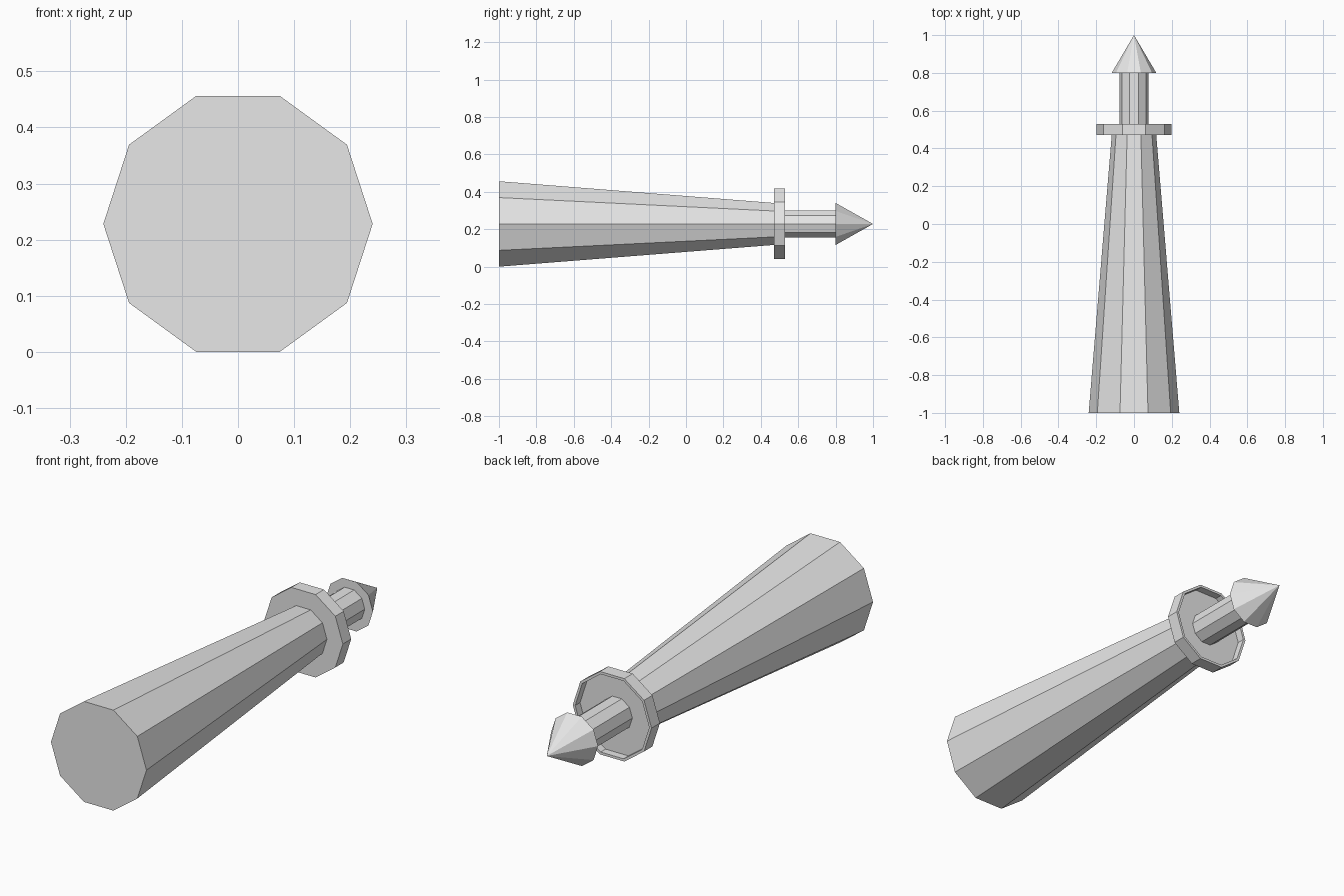
import bpy, bmesh, math

if "Cube" in bpy.data.objects:
    bpy.data.objects.remove(bpy.data.objects["Cube"], do_unlink=True)

SIDES = 10
AXIS_Z = 0.24 * math.cos(math.radians(18))  # the lowest flat rests on z = 0

grey = bpy.data.materials.new("plain_grey")
grey.use_nodes = True
grey.diffuse_color = (0.8, 0.8, 0.8, 1)
grey.node_tree.nodes["Principled BSDF"].inputs["Base Color"].default_value = (0.8, 0.8, 0.8, 1)


def turned_part(name, profile):
    """Closed ten-sided part turned about the y axis from (radius, y) points."""
    bm = bmesh.new()
    rings = []
    for r, y in profile:
        if r == 0:
            rings.append([bm.verts.new((0, y, 0))])
        else:
            angles = [math.tau * i / SIDES for i in range(SIDES)]
            rings.append([bm.verts.new((r * math.cos(a), y, r * math.sin(a))) for a in angles])
    for a, b in zip(rings, rings[1:]):
        for i in range(SIDES):
            j = (i + 1) % SIDES
            if len(b) == 1:
                bm.faces.new((a[i], a[j], b[0]))
            else:
                bm.faces.new((a[i], a[j], b[j], b[i]))
    for end in (rings[0], rings[-1]):
        if len(end) > 1:
            bm.faces.new(end)
    bmesh.ops.recalc_face_normals(bm, faces=bm.faces)
    mesh = bpy.data.meshes.new(name)
    bm.to_mesh(mesh)
    bm.free()
    mesh.materials.append(grey)
    obj = bpy.data.objects.new(name, mesh)
    obj.location.z = AXIS_Z
    bpy.context.collection.objects.link(obj)
    return obj


# Long tapered body with a flat front cap
turned_part("tapered_body", [(0.24, -1), (0.118, 0.47)])
# Collar with a thin raised rim around its recessed back
turned_part("collar", [(0.198, 0.47), (0.198, 0.53), (0.186, 0.53), (0.186, 0.495)])
# Narrow shaft between collar and point
turned_part("shaft", [(0.077, 0.495), (0.077, 0.80)])
# Pointed cap
turned_part("pointed_cap", [(0.118, 0.80), (0, 1.0)])
